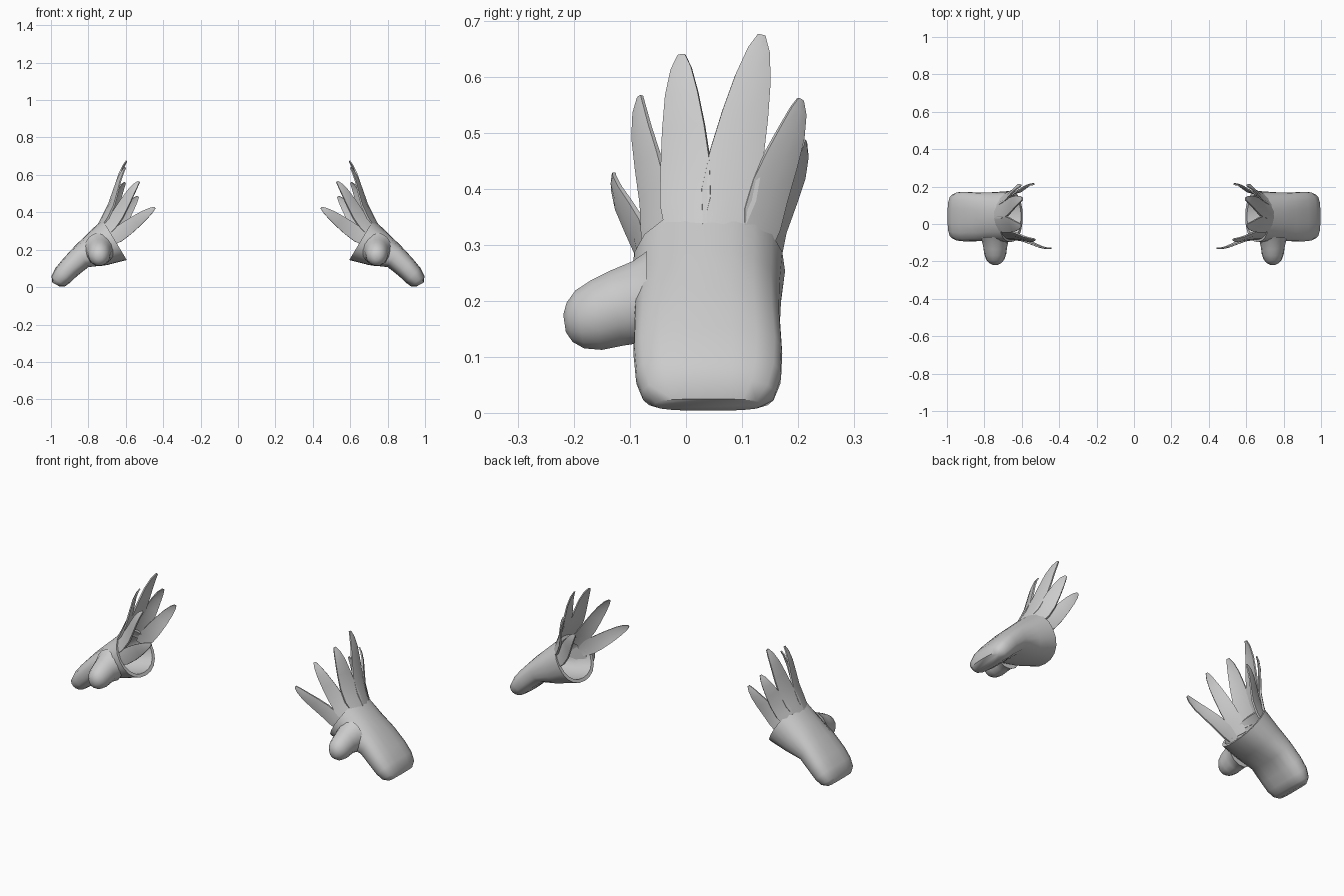
import bpy, bmesh, math
from mathutils import Vector

if "Cube" in bpy.data.objects:
    bpy.data.objects.remove(bpy.data.objects["Cube"])

grey = bpy.data.materials.new("light_grey")
grey.diffuse_color = (0.6, 0.6, 0.6, 1)
grey.use_nodes = True
grey.node_tree.nodes["Principled BSDF"].inputs["Base Color"].default_value = grey.diffuse_color


def finish(bm, name, angle):
    """Turn a bmesh into a smooth object mirrored to the other hand."""
    bmesh.ops.recalc_face_normals(bm, faces=bm.faces)
    mesh = bpy.data.meshes.new(name)
    bm.to_mesh(mesh)
    bm.free()
    mesh.materials.append(grey)
    ob = bpy.data.objects.new(name, mesh)
    bpy.context.collection.objects.link(ob)
    ob.modifiers.new("other_hand", 'MIRROR').use_mirror_merge = False
    bpy.ops.object.select_all(action='DESELECT')
    ob.select_set(True)
    bpy.context.view_layer.objects.active = ob
    bpy.ops.object.shade_smooth_by_angle(angle=math.radians(angle))
    return ob


def loft(rings, cap_start=True):
    """Skin a list of closed point rings, capping the ends."""
    bm = bmesh.new()
    rows = [[bm.verts.new(p) for p in r] for r in rings]
    n = len(rows[0])
    for a, b in zip(rows, rows[1:]):
        for i in range(n):
            j = (i + 1) % n
            bm.faces.new((a[i], a[j], b[j], b[i]))
    if cap_start:
        bm.faces.new(rows[0])
    bm.faces.new(rows[-1])
    return bm


def section(up, low, y0, y1, inset=0.0, power=2.5, n=20):
    """Rounded section between an upper and lower (x, z) point."""
    top, bot = Vector((up[0], 0, up[1])), Vector((low[0], 0, low[1]))
    axis = (top - bot).normalized()
    h, w = (top - bot).length / 2 - inset, (y1 - y0) / 2 - inset
    mid = (top + bot) / 2 + Vector((0, (y0 + y1) / 2, 0))
    ring = []
    for i in range(n):
        a = 2 * math.pi * i / n
        c, s = math.cos(a), math.sin(a)
        k = (abs(c) ** power + abs(s) ** power) ** (-1 / power)
        ring.append(mid + axis * (c * k * h) + Vector((0, s * k * w, 0)))
    return ring


# Mitten: hollow cuff turning over the rim into the hand
cuff = ((.725, .362), (.595, .145), -.097, .177)
wrist = ((.80, .29), (.70, .118), -.092, .17)
palm = ((.87, .222), (.80, .107), -.092, .168)
inner = [section(*palm, inset=.025), section(*wrist, inset=.02),
         section(*cuff, inset=.018, power=2.2)]
outer = [section(*cuff, power=2.2), section(*wrist), section(*palm, power=2.8),
         section((.935, .152), (.86, .06), -.094, .172, power=3),
         section((.975, .103), (.895, .026), -.09, .17, power=3),
         section((.997, .06), (.925, .004), -.078, .158, power=3),
         section((.993, .025), (.955, .004), -.055, .135, power=3)]
finish(loft(inner + outer), "mitten", 50)

# Thumb: tapered stub pointing forward
thumb = []
for y, z, r in ((-.07, .203, .088), (-.095, .197, .076), (-.125, .187, .069),
                (-.16, .175, .064), (-.19, .167, .053), (-.208, .162, .036),
                (-.217, .16, .016)):
    thumb.append([(.742 + .92 * r * math.cos(a), y - .25 * r * math.sin(a) * (y < -.1) * .6,
                   z + r * math.sin(a))
                  for a in (2 * math.pi * i / 14 for i in range(14))])
finish(loft(thumb), "thumb", 50)

# Feathers: thin curved blades rooted around the upper half of the cuff
centre = Vector((.66, .04, .253))
up = Vector((.523, 0, .852))
side = Vector((0, 1, 0))
outward = Vector((-.852, 0, .523))
feathers = ((-85, .080, (.445, -.13, .425)), (-58, .080, (.53, -.083, .565)),
            (-22, .095, (.603, -.008, .64)), (12, .100, (.597, .135, .675)),
            (48, .085, (.605, .205, .56)), (78, .080, (.535, .213, .485)))
blade = ((0, .7, 0), (.2, 1, -.006), (.4, .97, -.008), (.6, .83, 0),
         (.78, .64, .007), (.92, .4, .006), (1, .14, 0))
for angle, width, tip in feathers:
    a = math.radians(angle)
    radial = up * math.cos(a) + side * math.sin(a)
    root = centre + up * (.108 * math.cos(a)) + side * (.115 * math.sin(a)) - outward * .04
    tip = Vector(tip)
    along = (tip - root).normalized()
    tangent = (side * math.cos(a) - up * math.sin(a))
    tangent = (tangent - along * tangent.dot(along)).normalized()
    normal = along.cross(tangent)
    if normal.dot(radial) < 0:
        normal.negate()
    rings = []
    for t, w, bend in blade:
        p = root.lerp(tip, t) + normal * bend
        w *= width / 2
        th = .006 * (1 - .5 * t)
        cup = normal * (w * .15)
        rings.append([p - tangent * w - cup + normal * th, p + normal * th,
                      p + tangent * w - cup + normal * th, p + tangent * w - cup - normal * th,
                      p - normal * th, p - tangent * w - cup - normal * th])
    finish(loft(rings), "feather", 40)
